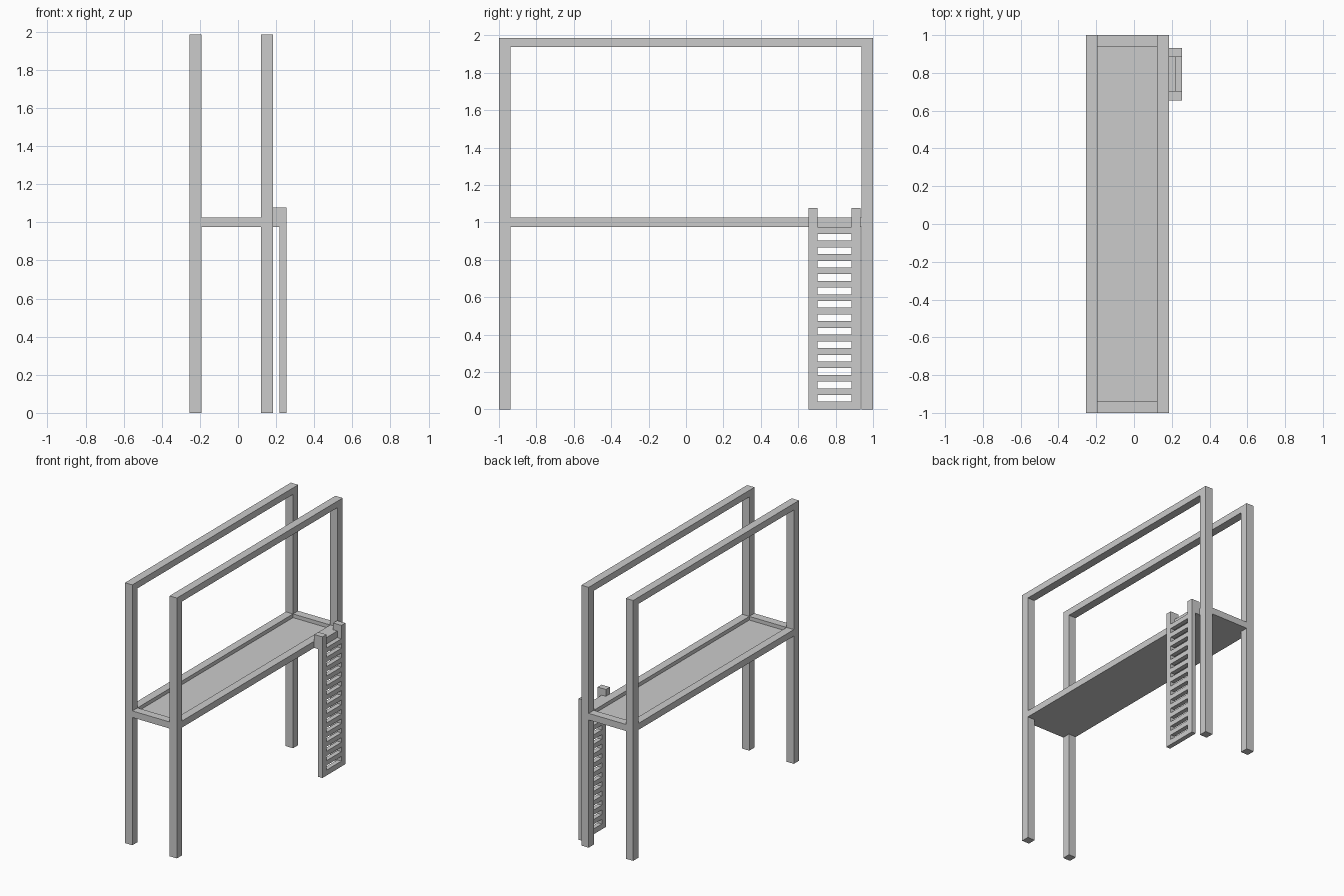
import bpy, bmesh, math

if "Cube" in bpy.data.objects:
    bpy.data.objects.remove(bpy.data.objects["Cube"])


def solid(name, boxes):
    """One clean mesh from the union of axis-aligned boxes (x0,x1,y0,y1,z0,z1)."""
    boxes = [tuple(round(v, 4) for v in b) for b in boxes]
    cuts = [sorted({b[2 * a + s] for b in boxes for s in (0, 1)}) for a in range(3)]
    full = set()
    for b in boxes:
        r = [range(cuts[a].index(b[2 * a]), cuts[a].index(b[2 * a + 1])) for a in range(3)]
        full.update((i, j, k) for i in r[0] for j in r[1] for k in r[2])
    bm = bmesh.new()
    verts = {}

    def vert(idx):
        if idx not in verts:
            verts[idx] = bm.verts.new([cuts[a][idx[a]] for a in range(3)])
        return verts[idx]

    # keep only the faces between a filled and an empty cell
    for c in full:
        for a in range(3):
            u, w = (a + 1) % 3, (a + 2) % 3
            for s in (0, 1):
                n = list(c)
                n[a] += 2 * s - 1
                if tuple(n) in full:
                    continue
                loop = []
                for du, dw in ((0, 0), (1, 0), (1, 1), (0, 1)):
                    p = list(c)
                    p[a] += s
                    p[u] += du
                    p[w] += dw
                    loop.append(vert(tuple(p)))
                bm.faces.new(loop if s else loop[::-1])
    bmesh.ops.dissolve_limit(bm, angle_limit=math.radians(1),
                             verts=bm.verts[:], edges=bm.edges[:])
    me = bpy.data.meshes.new(name)
    bm.to_mesh(me)
    bm.free()
    ob = bpy.data.objects.new(name, me)
    bpy.context.collection.objects.link(ob)
    return ob


TOP = 1.987
T = 0.062                    # post thickness
D0, D1 = 0.975, 1.025        # deck frame heights
XL, XR = -0.254, 0.184       # outer faces of the post frames

# side frames: two posts, top rail and deck side rail
for side, x in (("left", XL), ("right", XR - T)):
    solid(side + "_side_frame", [
        (x, x + T, -1, -1 + T, 0, TOP),
        (x, x + T, 1 - T, 1, 0, TOP),
        (x, x + T, -1, 1, TOP - 0.05, TOP),
        (x, x + T, -1, 1, D0, D1)])

# end rails of the deck and the recessed floor panel
solid("deck", [
    (XL + T, XR - T, -1, -1 + T, D0, D1),
    (XL + T, XR - T, 1 - T, 1, D0, D1),
    (XL + T, XR - T, -1, 1, D0, D0 + 0.022)])

# ladder: rails with top hooks, connecting step and rungs
LX0, LX1 = 0.219, 0.254
RAILS = ((0.655, 0.703), (0.885, 0.933))
ladder = []
for y0, y1 in RAILS:
    ladder.append((LX0, LX1, y0, y1, 0, 1.077))
    ladder.append((XR, LX1, y0, y1, D0, 1.077))
Y0, Y1 = RAILS[0][1], RAILS[1][0]
ladder.append((XR, LX0, Y0, Y1, D0, D1))
for i in range(14):
    z = 0.0718 * i + 0.005
    ladder.append((LX0, LX1, Y0, Y1, z if i else 0, z + 0.0365))
solid("ladder", ladder)
